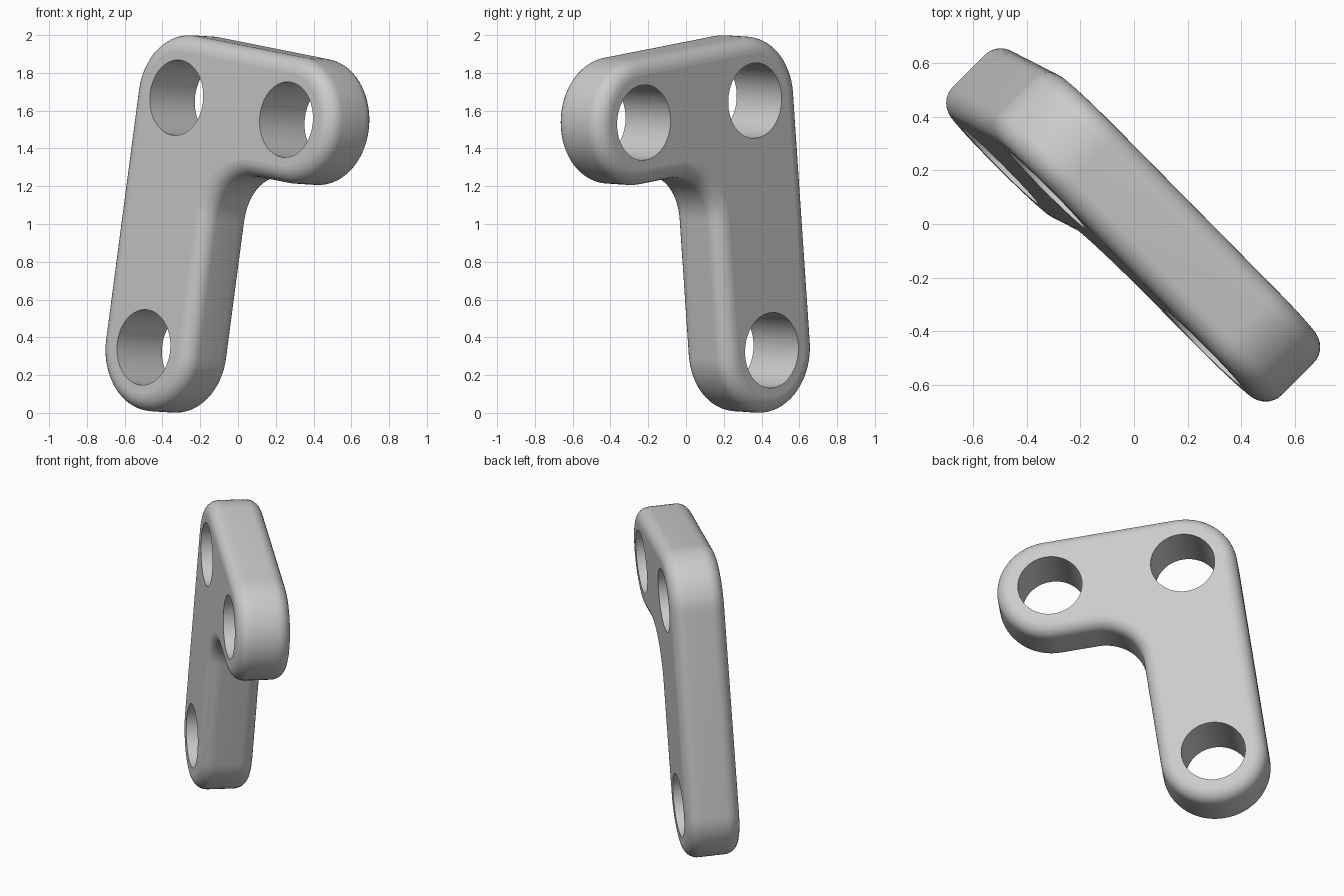
import bpy, bmesh
from math import sin, cos, pi, radians, sqrt
from mathutils import Matrix, Vector

if "Cube" in bpy.data.objects:
    bpy.data.objects.remove(bpy.data.objects["Cube"])

R, HOLE, FILLET, EDGE, T = 0.335, 0.2, 0.27, 0.085, 0.337
ARM, LEG = 0.835, 1.336           # hole spacing along the arm and the leg
HOLES = [(0, 0), (ARM, 0), (0, -LEG)]


def arc(cx, cy, r, a0, a1, n):
    return [(cx + r * cos(radians(a0 + (a1 - a0) * i / n)),
             cy + r * sin(radians(a0 + (a1 - a0) * i / n))) for i in range(n + 1)]


def outline(d):
    """L-shaped outline, inset by d."""
    c = R + FILLET
    return (arc(0, -LEG, R - d, 180, 360, 32) + arc(c, -c, FILLET + d, 180, 90, 16)
            + arc(ARM, 0, R - d, 270, 450, 32) + arc(0, 0, R - d, 90, 180, 16))


bm = bmesh.new()


def ring(pts, z):
    return [bm.verts.new((x, y, z)) for x, y in pts]


def skin(a, b):
    for i in range(len(a)):
        j = (i + 1) % len(a)
        bm.faces.new((a[i], a[j], b[j], b[i])).smooth = True


def loop_edges(r):
    out = []
    for i in range(len(r)):
        pair = (r[i], r[(i + 1) % len(r)])
        out.append(bm.edges.get(pair) or bm.edges.new(pair))
    return out


# Rounded outer wall
steps = 8
levels = []
for s in (-1, 1):
    for i in range(steps + 1):
        a = pi / 2 * (i if s > 0 else steps - i) / steps
        levels.append((EDGE * (1 - cos(a)), s * (T / 2 - EDGE + EDGE * sin(a))))
rings = [ring(outline(d), z) for d, z in levels]
for a, b in zip(rings, rings[1:]):
    skin(a, b)

# Three through holes
low, high = loop_edges(rings[0]), loop_edges(rings[-1])
for x, y in HOLES:
    pts = arc(x, y, HOLE, 0, 360, 48)[:-1]
    a, b = ring(pts, -T / 2), ring(pts, T / 2)
    skin(a, b)
    for loop, edges in ((a, low), (b, high)):
        new = loop_edges(loop)
        for e in new:
            e.smooth = False
        edges += new

# Flat front and back faces
for edges in (low, high):
    bmesh.ops.triangle_fill(bm, use_beauty=True, use_dissolve=False, edges=edges)
bmesh.ops.recalc_face_normals(bm, faces=bm.faces[:])

# Stand the plate up: turned 45 degrees, leaning slightly back
u = Vector((1, -1, 0)) / sqrt(2)
n = Vector((1, 1, 0)) / sqrt(2)
t, th = 0.0455, radians(8)
up = n * sin(t) + Vector((0, 0, cos(t)))
p, q = u * cos(th) - up * sin(th), u * sin(th) + up * cos(th)
w = p.cross(q)
origin = u * -0.32 + n * 0.028 + Vector((0, 0, 1.661))
m = Matrix((p, q, w)).transposed().to_4x4()
m.translation = origin
bm.transform(m)

mesh = bpy.data.meshes.new("bracket_plate")
bm.to_mesh(mesh)
bm.free()
mat = bpy.data.materials.new("light_grey")
mat.diffuse_color = (0.6, 0.6, 0.6, 1)
mat.use_nodes = True
mat.node_tree.nodes["Principled BSDF"].inputs["Base Color"].default_value = mat.diffuse_color
mesh.materials.append(mat)
obj = bpy.data.objects.new("bracket_plate", mesh)
bpy.context.collection.objects.link(obj)
